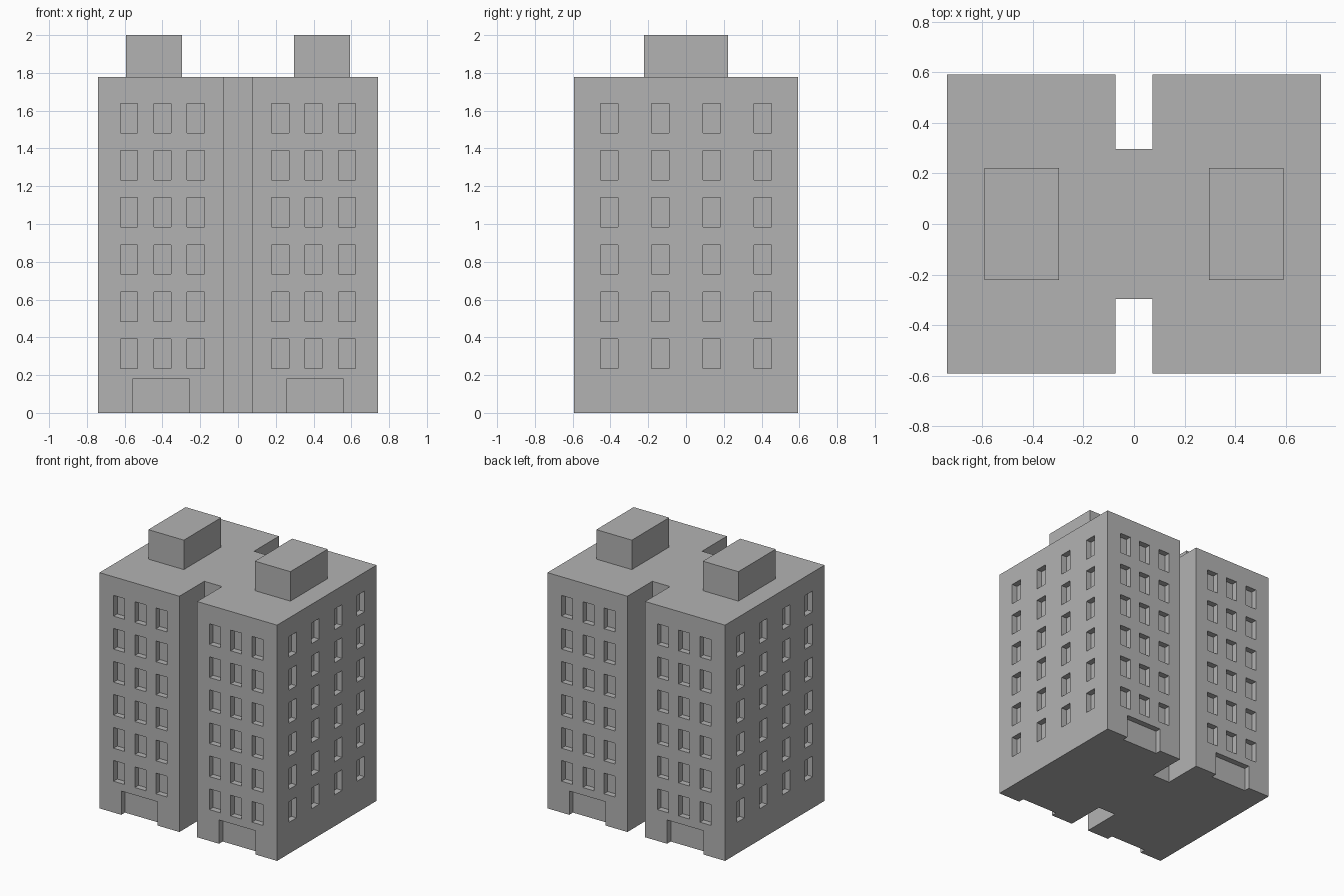
import bpy, bmesh
from mathutils import Matrix, Vector

default = bpy.data.objects.get("Cube")
if default:
    bpy.data.objects.remove(default, do_unlink=True)

U = 2 / 13.5                          # building module
HX, HY, TOP = 5 * U, 4 * U, 12 * U    # half width, half depth, roof height
RECESS = 0.044
ROWS = [0.314 + 0.249 * i for i in range(6)]
WIN_W, WIN_H = 0.092, 0.156

concrete = bpy.data.materials.new("concrete_grey")
concrete.use_nodes = True
grey = (0.45, 0.45, 0.45, 1)
concrete.diffuse_color = grey
concrete.node_tree.nodes["Principled BSDF"].inputs["Base Color"].default_value = grey


def add_box(bm, lo, hi):
    lo, hi = Vector(lo), Vector(hi)
    bmesh.ops.create_cube(bm, size=1, matrix=Matrix.Translation((lo + hi) / 2)
                          @ Matrix.Diagonal((*(hi - lo), 1)))


def make_object(name, bm):
    mesh = bpy.data.meshes.new(name)
    bmesh.ops.recalc_face_normals(bm, faces=bm.faces)
    bm.to_mesh(mesh)
    bm.free()
    mesh.materials.append(concrete)
    obj = bpy.data.objects.new(name, mesh)
    bpy.context.collection.objects.link(obj)
    return obj


def cut_wall(bm, axis, side, centre, width, z0, z1):
    """Cutter box for a recess in the wall facing side * axis."""
    face = side * (HX, HY)[axis]
    a, b = sorted((face - side * RECESS, face + side * 0.05))
    lo, hi = [0, 0, z0], [0, 0, z1]
    lo[axis], hi[axis] = a, b
    lo[1 - axis], hi[1 - axis] = centre - width / 2, centre + width / 2
    add_box(bm, lo, hi)


# Main block: H-shaped plan extruded to the roof
quarter = [(HX, HY), (U / 2, HY), (U / 2, 2 * U)]
left_back = quarter
right_back = [(-x, y) for x, y in reversed(quarter)]
plan = left_back + right_back
plan += [(-x, -y) for x, y in plan]
bm = bmesh.new()
base = bm.faces.new([bm.verts.new((x, y, 0)) for x, y in plan])
walls = bmesh.ops.extrude_face_region(bm, geom=[base])
bmesh.ops.translate(bm, vec=(0, 0, TOP),
                    verts=[v for v in walls["geom"] if isinstance(v, bmesh.types.BMVert)])
block = make_object("main_block", bm)

# Recessed windows on all four walls, doorways front and back
bm = bmesh.new()
for side in (-1, 1):
    for z in ROWS:
        z0, z1 = z - WIN_H / 2, z + WIN_H / 2
        for wing in (-1, 1):
            for x in (0.223, 0.4, 0.577):
                cut_wall(bm, 1, side, wing * x, WIN_W, z0, z1)
            for y in (0.136, 0.406):
                cut_wall(bm, 0, side, wing * y, WIN_W, z0, z1)
    for wing in (-1, 1):
        cut_wall(bm, 1, side, wing * 0.408, 0.302, -0.05, 0.179)
cutter = make_object("opening_cutter", bm)
cutter.hide_render = True

mod = block.modifiers.new("openings", 'BOOLEAN')
mod.operation = 'DIFFERENCE'
mod.solver = 'EXACT'
mod.object = cutter
bpy.context.view_layer.objects.active = block
block.select_set(True)
bpy.ops.object.modifier_apply(modifier=mod.name)
bpy.data.objects.remove(cutter, do_unlink=True)

# Rooftop plant rooms
for name, side in (("left_roof_room", 1), ("right_roof_room", -1)):
    bm = bmesh.new()
    x0, x1 = sorted((side * 2 * U, side * 4 * U))
    add_box(bm, (x0, -1.5 * U, TOP), (x1, 1.5 * U, 2))
    make_object(name, bm)
